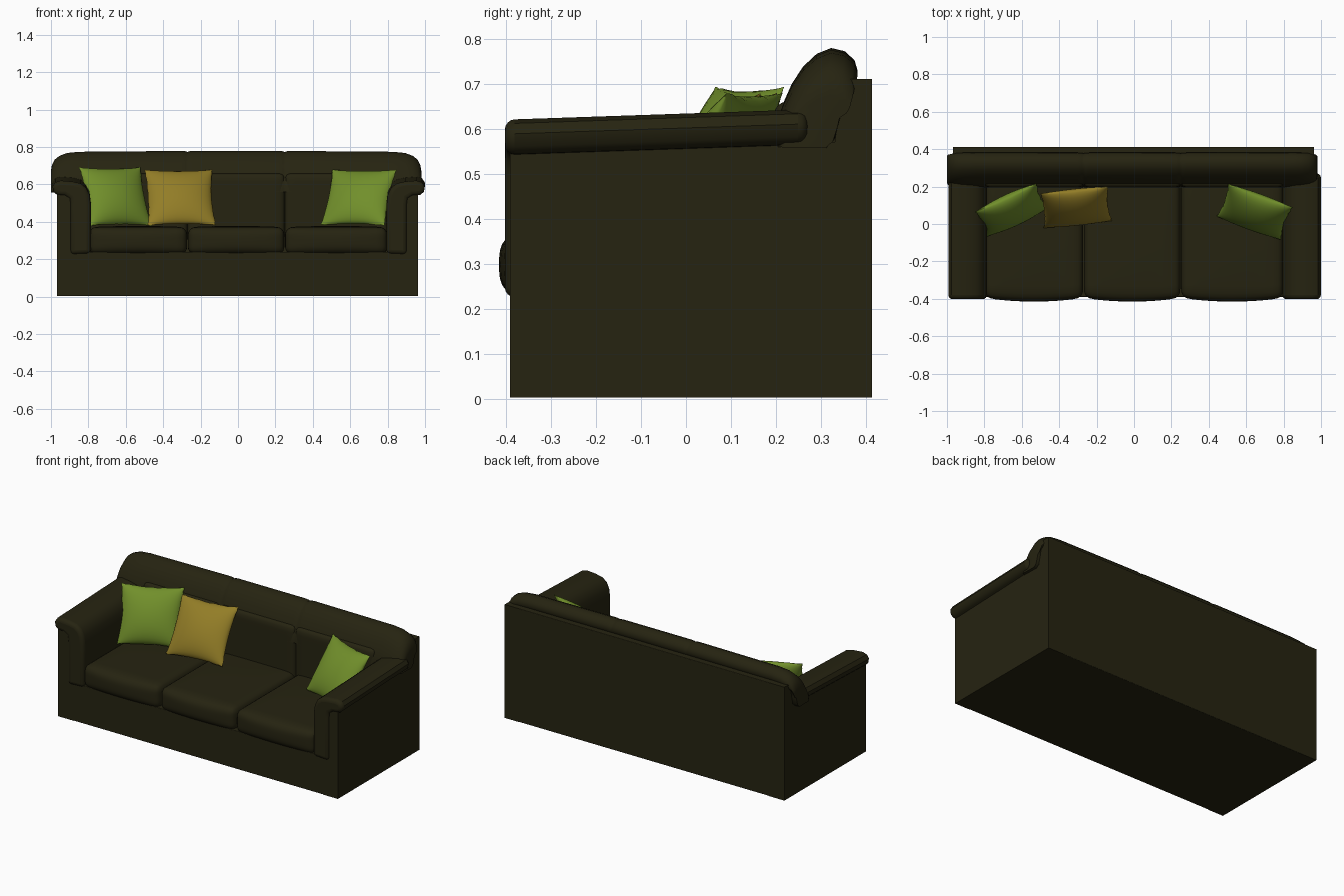
import bpy, bmesh, math, random
from mathutils import Matrix, Vector

if "Cube" in bpy.data.objects:
    bpy.data.objects.remove(bpy.data.objects["Cube"])

random.seed(3)


def material(name, rgb):
    m = bpy.data.materials.new(name)
    m.diffuse_color = (*rgb, 1)
    m.use_nodes = True
    m.node_tree.nodes["Principled BSDF"].inputs["Base Color"].default_value = m.diffuse_color
    return m


OLIVE = material("dark olive fabric", (0.019, 0.017, 0.0055))
GREEN = material("green fabric", (0.165, 0.275, 0.024))
GOLD = material("gold fabric", (0.29, 0.205, 0.020))


def finish(name, bm, mat, bevel=0.0, segments=3, angle=40):
    bmesh.ops.recalc_face_normals(bm, faces=bm.faces)
    me = bpy.data.meshes.new(name)
    bm.to_mesh(me)
    bm.free()
    ob = bpy.data.objects.new(name, me)
    bpy.context.collection.objects.link(ob)
    me.materials.append(mat)
    bpy.context.view_layer.objects.active = ob
    ob.select_set(True)
    bpy.ops.object.shade_smooth_by_angle(angle=math.radians(angle))
    ob.select_set(False)
    if bevel:
        mod = ob.modifiers.new("soft edge", 'BEVEL')
        mod.width, mod.segments = bevel, segments
        mod.limit_method, mod.angle_limit = 'ANGLE', math.radians(60)
    return ob


def loft(rings):
    """Skin a list of closed rings of points and cap both ends."""
    bm = bmesh.new()
    vs = [[bm.verts.new(p) for p in ring] for ring in rings]
    n = len(vs[0])
    for a, b in zip(vs, vs[1:]):
        for i in range(n):
            j = (i + 1) % n
            bm.faces.new((a[i], a[j], b[j], b[i]))
    bm.faces.new(vs[0])
    bm.faces.new(vs[-1])
    return bm


def box(name, x0, x1, y0, y1, z0, z1, bevel=0.0):
    ring = [(y0, z0), (y1, z0), (y1, z1), (y0, z1)]
    return finish(name, loft([[(x, y, z) for y, z in ring] for x in (x0, x1)]),
                  OLIVE, bevel)


# Hard frame: base, back panel and side panels
box("base", -0.968, 0.962, -0.39, 0.413, 0.003, 0.24, 0.004)
box("back_panel", -0.968, 0.962, 0.355, 0.413, 0.003, 0.71, 0.004)
side = [(-0.39, 0.003), (0.413, 0.003), (0.413, 0.71), (0.35, 0.71),
        (0.33, 0.57), (-0.39, 0.55)]
for name, x0, x1 in (("left_side_panel", -0.968, -0.86),
                     ("right_side_panel", 0.86, 0.962)):
    finish(name, loft([[(x, y, z) for y, z in side] for x in (x0, x1)]), OLIVE)

# Padded arms: hooked roll profile run from front to back, rising slightly
arm = [(0.79, 0.23), (0.79, 0.49), (0.797, 0.545), (0.815, 0.582), (0.845, 0.605),
       (0.89, 0.615), (0.95, 0.62), (0.98, 0.611), (0.995, 0.588), (0.99, 0.56),
       (0.97, 0.543), (0.93, 0.54), (0.905, 0.525), (0.90, 0.49), (0.90, 0.225)]
for name, s, dx in (("left_arm", -1, 0.003), ("right_arm", 1, 0.004)):
    rings = []
    for y in (-0.402, -0.1, 0.27):
        rise = (y + 0.4) * 0.034
        rings.append([(s * x + dx, y, z + (rise if z > 0.4 else 0)) for x, z in arm])
    finish(name, loft(rings), OLIVE, 0.022, 4)

# Back roll: side profile swept across, shrinking at the rounded ends
roll = [(0.195, 0.56), (0.20, 0.61), (0.215, 0.655), (0.235, 0.70), (0.26, 0.738),
        (0.29, 0.766), (0.322, 0.779), (0.352, 0.772), (0.374, 0.752),
        (0.381, 0.728), (0.372, 0.705), (0.352, 0.685), (0.345, 0.64),
        (0.333, 0.585), (0.312, 0.557)]
stations = [(-1.0, 0.52, 0.78), (-0.995, 0.66, 0.86), (-0.98, 0.79, 0.92),
            (-0.955, 0.88, 0.97), (-0.915, 0.95, 1), (-0.85, 0.98, 1)]
mirrored = [(-x - 0.02, sz, sy) for x, sz, sy in reversed(stations)]
seams = []
for c in (-0.27, 0.25):
    seams += [(c - 0.03, 1, 1), (c - 0.008, 0.992, 0.985), (c, 0.975, 0.96),
              (c + 0.008, 0.992, 0.985), (c + 0.03, 1, 1)]
rings = []
for x, sz, sy in stations + seams + mirrored:
    rings.append([(x, 0.30 + (y - 0.30) * sy, 0.557 + (z - 0.557) * sz) for y, z in roll])
finish("back_roll", loft(rings), OLIVE, angle=50)


def cushion(name, x0, x1, y0, y1, z0, z1, r, bulge, dome):
    """Rounded box with a bulging front and a gently domed top."""
    half = Vector((x1 - x0, y1 - y0, z1 - z0)) / 2
    mid = Vector((x1 + x0, y1 + y0, z1 + z0)) / 2
    bm = bmesh.new()
    bmesh.ops.create_cube(bm, size=2)
    bmesh.ops.subdivide_edges(bm, edges=bm.edges[:], cuts=13, use_grid_fill=True)
    for v in bm.verts:
        p = [math.sin(c * math.pi / 2) for c in v.co]
        q = Vector([c * h for c, h in zip(p, half)])
        inner = Vector([max(r - h, min(h - r, c)) for c, h in zip(q, half)])
        d = q - inner
        if d.length > 1e-6:
            q = inner + d.normalized() * r
        u, w, t = (q[i] / half[i] for i in range(3))
        if w < 0:
            q.y += w * bulge * (1 - u * u) * (1 - 0.6 * t * t)
        if t > 0:
            q.z += t * dome * (1 - u * u) * (1 - w * w)
        v.co = q + mid
    return finish(name, bm, OLIVE, angle=60)


# Inner back cushions and seat cushions, three of each
for i, side_name in enumerate(("left", "middle", "right")):
    a, b = (-0.80, -0.27, 0.25, 0.80)[i:i + 2]
    cushion(side_name + "_back_cushion", a, b, 0.195, 0.35, 0.28, 0.66, 0.03, 0.0, 0)
    cushion(side_name + "_seat", a + 0.002, b - 0.002, -0.395, 0.25, 0.225, 0.372,
            0.042, 0.02, 0.006)


def pillow(name, mat, loc, turn, tilt, w, h, t, n=18):
    """Puffed square pillow with drawn-out corners and a ragged rim."""
    bm = bmesh.new()
    place = (Matrix.Translation(loc) @ Matrix.Rotation(math.radians(turn), 4, 'Z')
             @ Matrix.Rotation(math.radians(-tilt), 4, 'X'))
    rim = {}
    for s in (-1, 1):
        grid = []
        for i in range(n + 1):
            row = []
            for j in range(n + 1):
                u, v = (math.sin((k / n - 0.5) * math.pi) for k in (i, j))
                edge = i in (0, n) or j in (0, n)
                if edge and (i, j) in rim:
                    row.append(rim[i, j])
                    continue
                x = w / 2 * u * (1 - 0.07 * (1 - v * v))
                z = h / 2 * v * (1 - 0.07 * (1 - u * u))
                if edge:
                    f = 1 + random.uniform(-0.012, 0.02)
                    x, z = x * f, z * f
                y = s * t / 2 * max(0, (1 - u * u) * (1 - v * v)) ** 0.55
                vert = bm.verts.new(place @ Vector((x, y, z)))
                if edge:
                    rim[i, j] = vert
                row.append(vert)
            grid.append(row)
        for i in range(n):
            for j in range(n):
                bm.faces.new((grid[i][j], grid[i + 1][j],
                              grid[i + 1][j + 1], grid[i][j + 1]))
    finish(name, bm, mat, angle=70)


# Loose pillows
pillow("left_green_pillow", GREEN, (-0.655, 0.075, 0.535), 25, 25, 0.36, 0.345, 0.13)
pillow("gold_pillow", GOLD, (-0.31, 0.09, 0.53), 6, 32, 0.365, 0.35, 0.12)
pillow("right_green_pillow", GREEN, (0.645, 0.065, 0.53), -20, 32, 0.365, 0.35, 0.13)
